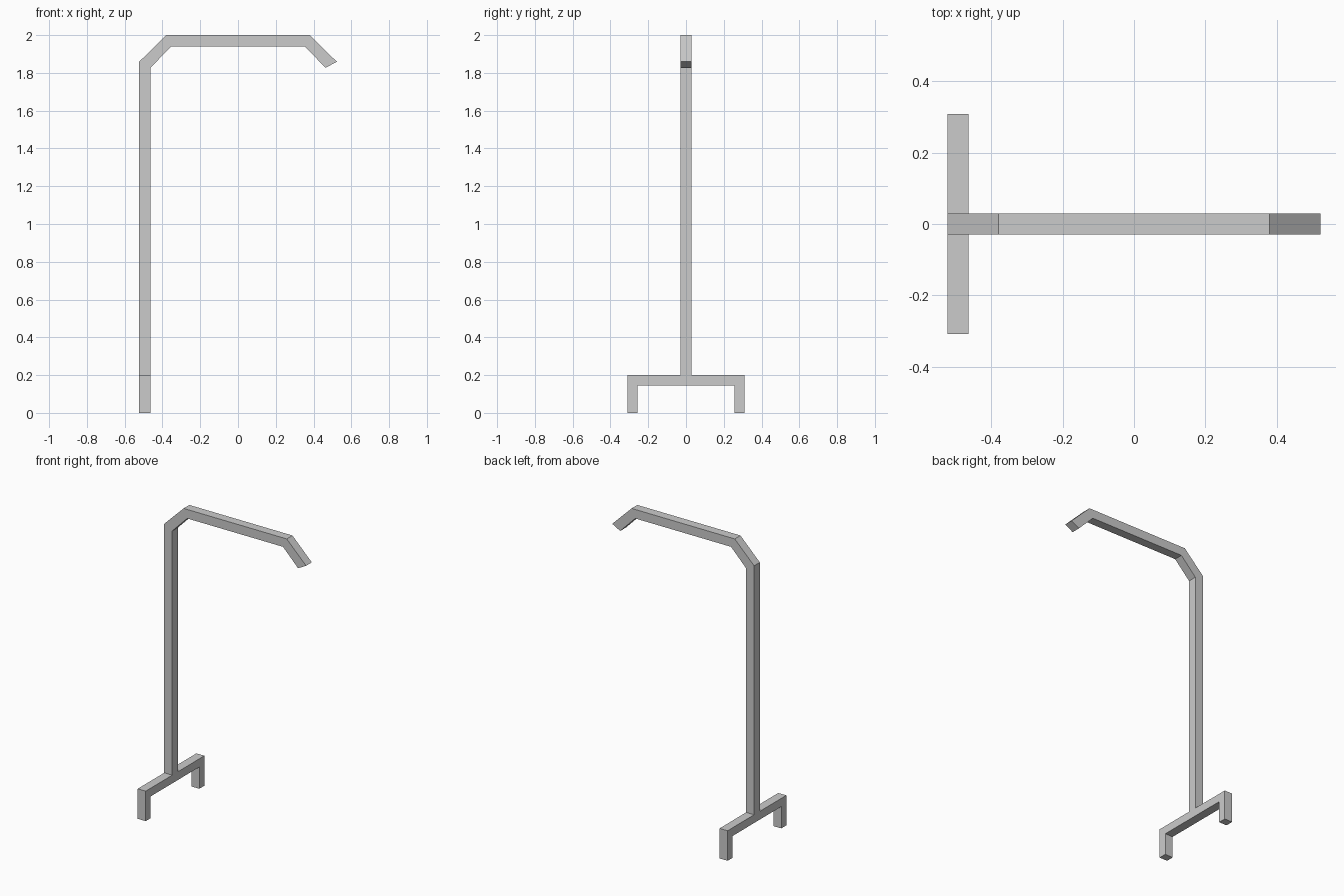
import bpy
import bmesh
from mathutils import Vector

if "Cube" in bpy.data.objects:
    bpy.data.objects.remove(bpy.data.objects["Cube"])


def extruded(name, outline, start, direction):
    """Extrude a closed planar outline, mapping each 2D point with start()."""
    bm = bmesh.new()
    face = bm.faces.new([bm.verts.new(start(u, z)) for u, z in outline])
    ext = bmesh.ops.extrude_face_region(bm, geom=[face])
    moved = [g for g in ext["geom"] if isinstance(g, bmesh.types.BMVert)]
    bmesh.ops.translate(bm, verts=moved, vec=Vector(direction))
    bmesh.ops.recalc_face_normals(bm, faces=bm.faces)
    mesh = bpy.data.meshes.new(name)
    bm.to_mesh(mesh)
    bm.free()
    obj = bpy.data.objects.new(name, mesh)
    bpy.context.collection.objects.link(obj)
    return obj


X0, X1 = -0.523, -0.464   # outer and inner side of the post
HALF = 0.03               # half depth of the bar
BASE_TOP = 0.2

# Post with chamfered overhead arm and drooping tip
outer = [(X0, BASE_TOP), (X0, 1.859), (-0.38, 2.0), (0.38, 2.0), (-X0, 1.859)]
inner = [(-X1, 1.827), (0.353, 1.94), (-0.353, 1.94), (X1, 1.827), (X1, BASE_TOP)]
extruded("post_and_arm", outer + inner,
         lambda x, z: (x, -HALF, z), (0, 2 * HALF, 0))

# Two-legged foot frame
side = [(0.309, BASE_TOP), (0.309, 0), (0.256, 0), (0.256, 0.145)]
foot = side + [(-y, z) for y, z in reversed(side)]
extruded("foot_frame", foot,
         lambda y, z: (X0, y, z), (X1 - X0, 0, 0))
